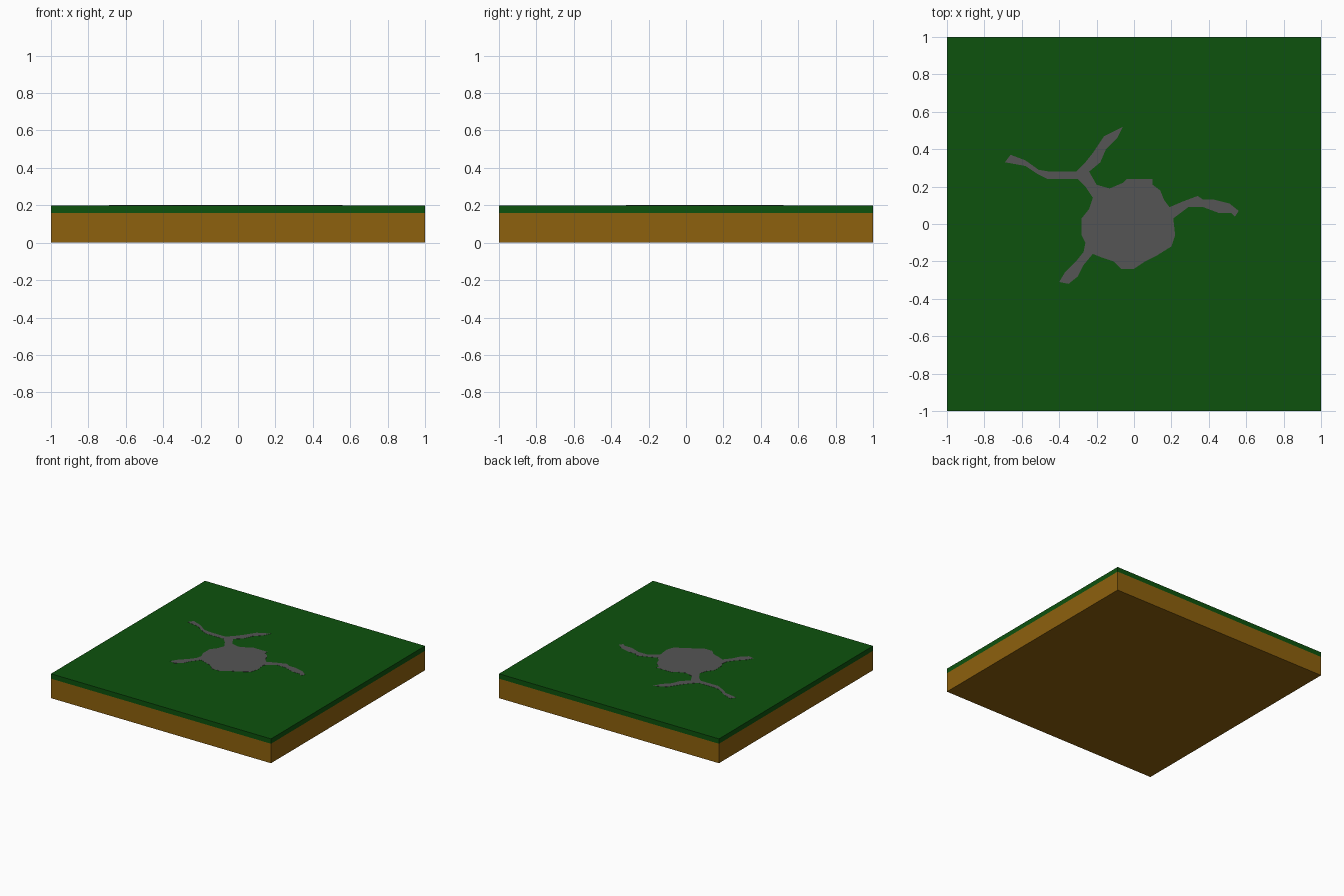
import bpy, bmesh

if "Cube" in bpy.data.objects:
    bpy.data.objects.remove(bpy.data.objects["Cube"])


def material(name, rgb):
    m = bpy.data.materials.new(name)
    m.diffuse_color = (*rgb, 1)
    m.use_nodes = True
    m.node_tree.nodes["Principled BSDF"].inputs["Base Color"].default_value = m.diffuse_color
    return m


def prism(name, outline, z0, z1, mat):
    """Extrude a flat outline from z0 up to z1."""
    bm = bmesh.new()
    face = bm.faces.new([bm.verts.new((x, y, z0)) for x, y in outline])
    ext = bmesh.ops.extrude_face_region(bm, geom=[face], use_keep_orig=True)
    for v in ext["geom"]:
        if isinstance(v, bmesh.types.BMVert):
            v.co.z = z1
    bmesh.ops.recalc_face_normals(bm, faces=bm.faces)
    me = bpy.data.meshes.new(name)
    bm.to_mesh(me)
    bm.free()
    me.materials.append(mat)
    ob = bpy.data.objects.new(name, me)
    bpy.context.collection.objects.link(ob)
    return ob


square = [(-1, -1), (1, -1), (1, 1), (-1, 1)]

# Soil block with a grass layer on top
prism("soil", square, 0, 0.16, material("brown soil", (0.27, 0.12, 0.004)))
prism("grass", square, 0.16, 0.2, material("dark green grass", (0.004, 0.085, 0.004)))

# Grey patch with branching cracks, clockwise from the top of its body
patch = [
    (-.04, .24), (.10, .24), (.10, .21), (.14, .18), (.16, .13), (.19, .09),
    # right crack
    (.26, .12), (.34, .15), (.37, .13), (.43, .13), (.51, .11), (.56, .07),
    (.54, .04), (.52, .06), (.45, .06), (.37, .09), (.29, .09), (.21, .03),
    # lower body
    (.22, -.06), (.20, -.12), (.12, -.17), (.06, -.20), (0, -.24),
    (-.07, -.24), (-.11, -.20), (-.17, -.18), (-.22, -.16),
    # lower left crack
    (-.27, -.22), (-.30, -.28), (-.35, -.32), (-.40, -.31), (-.37, -.26),
    (-.31, -.20), (-.27, -.15), (-.26, -.10),
    (-.28, -.06), (-.28, .03), (-.24, .08), (-.22, .14), (-.26, .20),
    # upper left forked crack
    (-.30, .24), (-.46, .24), (-.52, .27), (-.58, .31), (-.69, .33),
    (-.66, .37), (-.58, .34), (-.51, .29), (-.45, .28), (-.31, .28),
    (-.26, .33), (-.22, .38), (-.16, .47), (-.06, .52), (-.09, .46),
    (-.15, .40), (-.18, .33), (-.24, .28), (-.20, .21), (-.13, .19), (-.06, .22),
]
prism("stone_patch", patch, 0.2, 0.201, material("grey stone", (0.09, 0.09, 0.09)))
